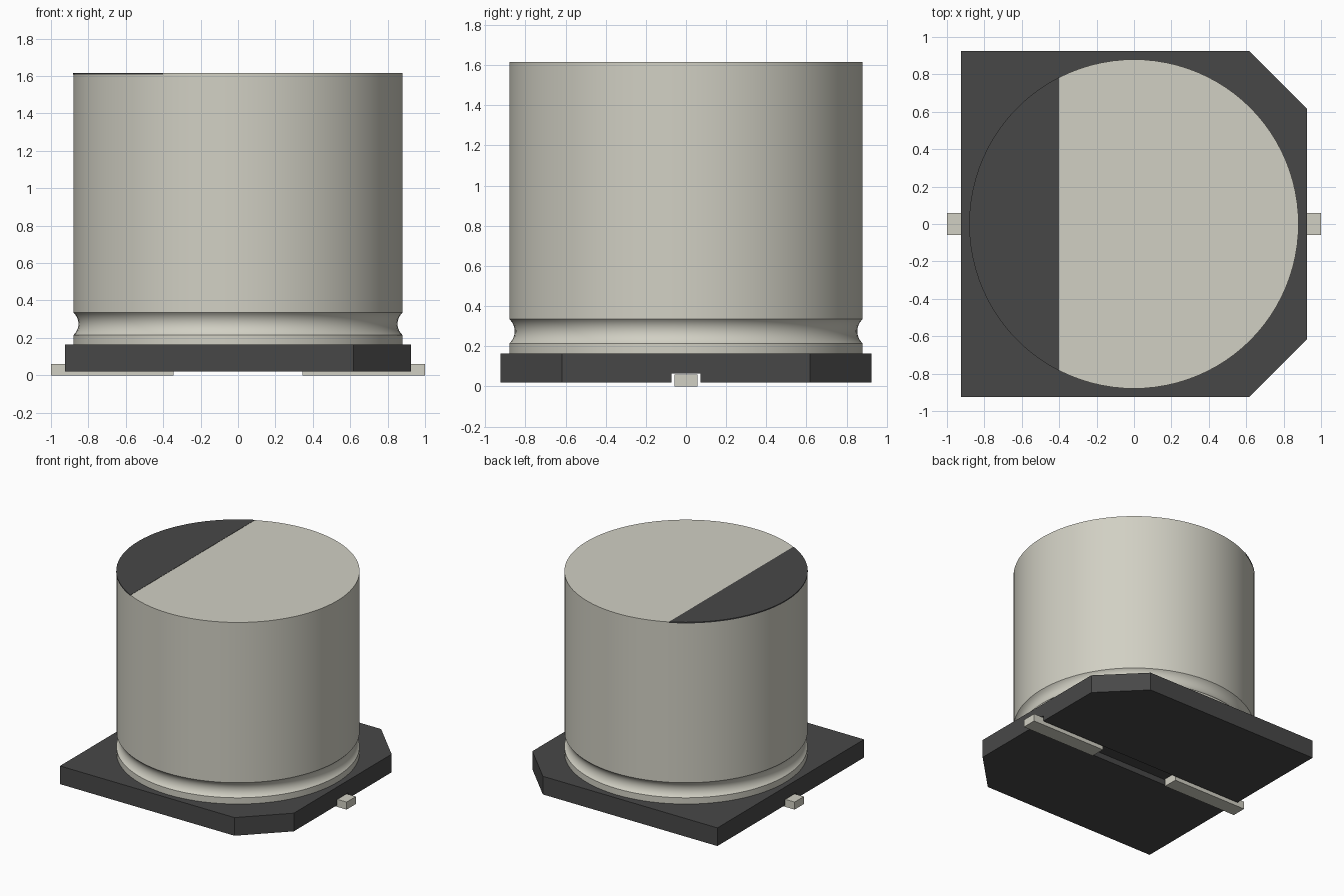
import bpy, bmesh, math

if "Cube" in bpy.data.objects:
    bpy.data.objects.remove(bpy.data.objects["Cube"], do_unlink=True)


def material(name, rgb):
    m = bpy.data.materials.new(name)
    m.use_nodes = True
    m.diffuse_color = (*rgb, 1)
    bsdf = next(n for n in m.node_tree.nodes if n.type == 'BSDF_PRINCIPLED')
    bsdf.inputs["Base Color"].default_value = (*rgb, 1)
    return m


pale_metal = material("pale metal", (0.64, 0.63, 0.55))
dark_plastic = material("dark plastic", (0.064, 0.064, 0.064))


def finish(name, bm, mat, smooth=False):
    bmesh.ops.recalc_face_normals(bm, faces=bm.faces)
    mesh = bpy.data.meshes.new(name)
    bm.to_mesh(mesh)
    bm.free()
    obj = bpy.data.objects.new(name, mesh)
    bpy.context.collection.objects.link(obj)
    mesh.materials.append(mat)
    bpy.ops.object.select_all(action='DESELECT')
    obj.select_set(True)
    bpy.context.view_layer.objects.active = obj
    if smooth:
        bpy.ops.object.shade_smooth_by_angle(angle=math.radians(30))
    return obj


def prism(name, outline, z0, z1, mat, smooth=False):
    """Extrude a flat outline from z0 up to z1."""
    bm = bmesh.new()
    face = bm.faces.new([bm.verts.new((x, y, z0)) for x, y in outline])
    ext = bmesh.ops.extrude_face_region(bm, geom=[face])
    top = [v for v in ext["geom"] if isinstance(v, bmesh.types.BMVert)]
    bmesh.ops.translate(bm, verts=top, vec=(0, 0, z1 - z0))
    return finish(name, bm, mat, smooth)


def box(name, x0, x1, y0, y1, z0, z1, mat):
    return prism(name, [(x0, y0), (x1, y0), (x1, y1), (x0, y1)], z0, z1, mat)


# Base plate with two chamfered corners and a lengthwise slot underneath
H, C = 0.925, 0.617
slot_cutter = box("slot_cutter", -1.2, 1.2, -0.073, 0.073, -0.1, 0.065, dark_plastic)
base = prism("base_plate", [(-H, -H), (C, -H), (H, -C), (H, C), (C, H), (-H, H)],
             0.02, 0.165, dark_plastic)
cut = base.modifiers.new("slot", 'BOOLEAN')
cut.operation = 'DIFFERENCE'
cut.solver = 'EXACT'
cut.object = slot_cutter
bpy.ops.object.modifier_apply(modifier=cut.name)
bpy.data.objects.remove(slot_cutter, do_unlink=True)

# Can: lathed profile with a rounded groove near the bottom
R, TOP = 0.88, 1.615
half, depth, mid = 0.06, 0.027, 0.275
arc_r = (half ** 2 + depth ** 2) / (2 * depth)
arc_a = math.asin(half / arc_r)
profile = [(0, 0.165), (R, 0.165)]
for i in range(13):
    a = -arc_a + 2 * arc_a * i / 12
    profile.append((R - depth + arc_r * (1 - math.cos(a)), mid + arc_r * math.sin(a)))
profile += [(R, TOP), (0, TOP)]
bm = bmesh.new()
pts = [bm.verts.new((r, 0, z)) for r, z in profile]
edges = [bm.edges.new(pair) for pair in zip(pts, pts[1:])]
bmesh.ops.spin(bm, geom=pts + edges, cent=(0, 0, 0), axis=(0, 0, 1),
               angle=math.tau, steps=96)
bmesh.ops.remove_doubles(bm, verts=bm.verts, dist=1e-4)
finish("can", bm, pale_metal, smooth=True)

# Polarity mark: thin circular segment set into the top
MR = R + 0.0012
start = math.acos(-0.4 / MR)
segment = []
for i in range(33):
    a = start + (math.tau - 2 * start) * i / 32
    segment.append((MR * math.cos(a), MR * math.sin(a)))
prism("polarity_mark", segment, TOP - 0.007, TOP + 0.002, dark_plastic, smooth=True)

# Flat terminals lying in the slot
for side, x0, x1 in (("left", 0.345, 1.0), ("right", -1.0, -0.345)):
    box(side + "_terminal", x0, x1, -0.058, 0.058, 0, 0.06, pale_metal)
